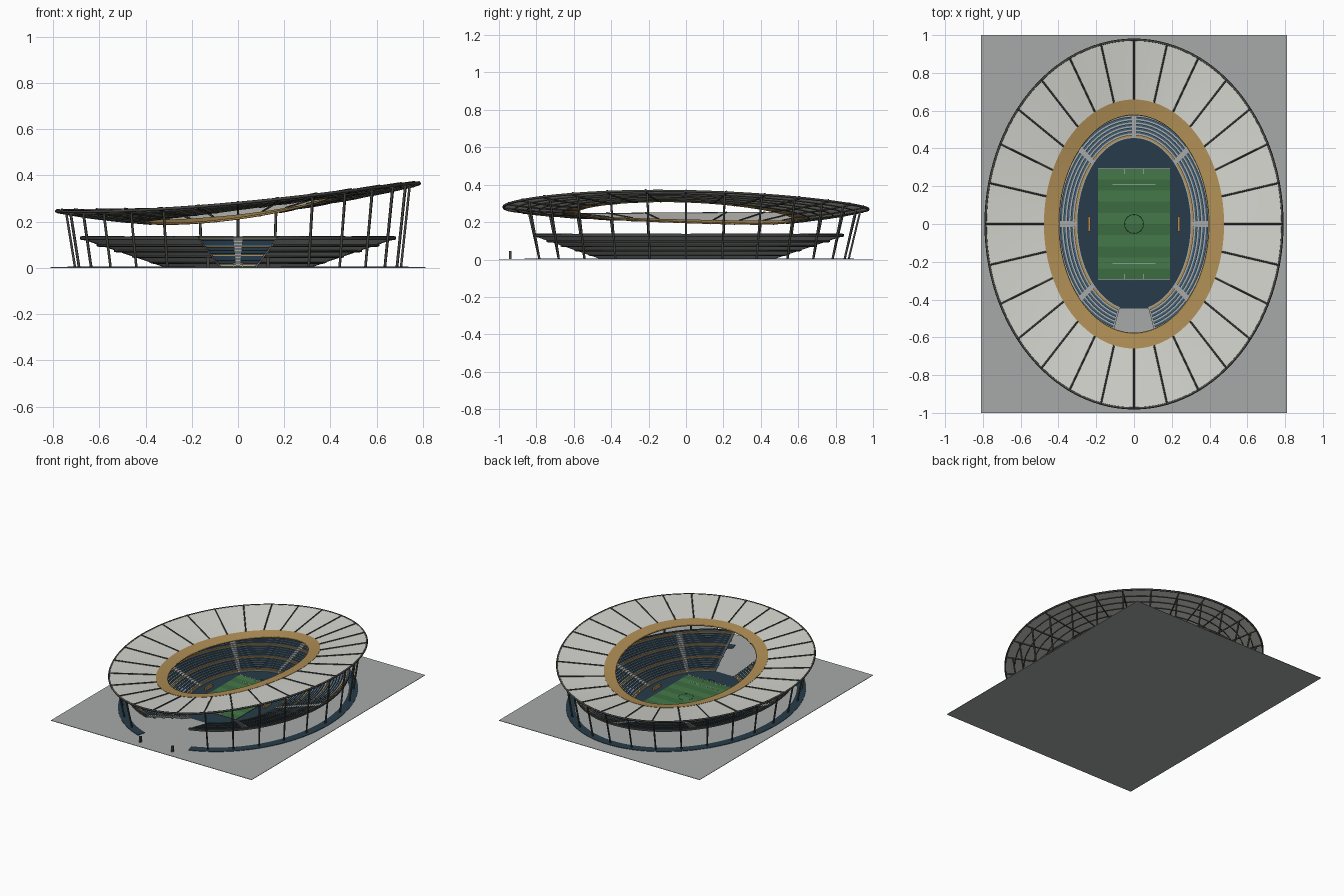
import bpy, bmesh
from math import sin, cos, pi, radians
from mathutils import Vector, Matrix

if "Cube" in bpy.data.objects:
    bpy.data.objects.remove(bpy.data.objects["Cube"])

TAU = 2 * pi
COLUMNS = 28
FRONT = -pi / 2
GAP = radians(14.5)          # half width of the front opening in the stand


def mat(name, r, g, b):
    m = bpy.data.materials.new(name)
    m.diffuse_color = (r, g, b, 1)
    m.use_nodes = True
    m.node_tree.nodes["Principled BSDF"].inputs["Base Color"].default_value = m.diffuse_color
    return m


WHITE = mat("membrane", .66, .66, .62)
GOLD = mat("ochre", .43, .27, .09)
NAVY = mat("navy", .02, .045, .07)
BLUE = mat("seat_blue", .05, .11, .17)
CONCRETE = mat("concrete", .38, .40, .39)
STEEL = mat("dark_steel", .06, .06, .055)
GREEN = mat("grass_dark", .045, .15, .05)
GREEN2 = mat("grass_light", .06, .19, .065)
LINE = mat("line_white", .8, .8, .8)


def finish(name, bm, m):
    bmesh.ops.recalc_face_normals(bm, faces=bm.faces)
    me = bpy.data.meshes.new(name)
    bm.to_mesh(me)
    bm.free()
    ob = bpy.data.objects.new(name, me)
    bpy.context.collection.objects.link(ob)
    me.materials.append(m)
    return ob


def add_box(bm, x, y, z, sx, sy, sz):
    # box standing on height z
    bmesh.ops.create_cube(bm, size=1, matrix=Matrix.Translation((x, y, z + sz / 2))
                          @ Matrix.Diagonal((sx, sy, sz, 1)))


def boxes(name, items, m):
    bm = bmesh.new()
    for it in items:
        add_box(bm, *it)
    return finish(name, bm, m)


def add_sweep(bm, prof, pos, a0=0, a1=TAU, n=112):
    # closed profile swept round the oval between two angles
    full = abs(a1 - a0 - TAU) < 1e-6
    rows = [[bm.verts.new(pos(a0 + (a1 - a0) * i / n, *p)) for p in prof]
            for i in range(n if full else n + 1)]
    k = len(prof)
    for i in range(n):
        r, s = rows[i], rows[(i + 1) % len(rows)]
        for j in range(k):
            bm.faces.new((r[j], r[(j + 1) % k], s[(j + 1) % k], s[j]))
    if not full:
        bm.faces.new(rows[0])
        bm.faces.new(rows[-1])


def sweep(name, prof, pos, m, a0=0, a1=TAU, n=112):
    bm = bmesh.new()
    add_sweep(bm, prof, pos, a0, a1, n)
    return finish(name, bm, m)


def tubes(name, paths, radius, m, cyclic=False):
    cu = bpy.data.curves.new(name, 'CURVE')
    cu.dimensions = '3D'
    cu.bevel_depth = radius
    cu.bevel_resolution = 1
    cu.use_fill_caps = True
    for path in paths:
        sp = cu.splines.new('POLY')
        sp.points.add(len(path) - 1)
        for p, v in zip(sp.points, path):
            p.co = (*v, 1)
        sp.use_cyclic_u = cyclic
    cu.materials.append(m)
    ob = bpy.data.objects.new(name, cu)
    bpy.context.collection.objects.link(ob)
    return ob


def roof(a, t, dz=0):
    # t = 0 inner lip, t = 1 outer rim of the tilted saddle roof
    inner = .248 + .055 * cos(a) - .02 * sin(a) + .01 * cos(2 * a)
    outer = .294 + .06 * cos(a) - .006 * sin(a) + .017 * cos(2 * (a + .2))
    return Vector(((.40 + .385 * t) * cos(a), (.58 + .395 * t) * sin(a),
                   inner + (outer - inner) * t + dz))


def bowl(a, f, z):
    return Vector(((.30 + .38 * f) * cos(a), (.455 + .385 * f) * sin(a), z))


# ground slab and plinth ring
boxes("ground_slab", [(0, 0, 0, 1.62, 2, .003)], CONCRETE)
sweep("plinth_ring", [(.99, .002), (1.15, .002), (1.15, .006), (.99, .006)], bowl, NAVY,
      FRONT + radians(16), FRONT + TAU - radians(16))

# oval floor, flat at the front
bm = bmesh.new()
bm.faces.new([bm.verts.new(bowl(FRONT + GAP + (TAU - 2 * GAP) * i / 96, .02, .005)) for i in range(97)])
finish("arena_floor", bm, NAVY)

# striped pitch and its markings
for name, k, m in (("pitch_dark_stripes", 0, GREEN), ("pitch_light_stripes", 1, GREEN2)):
    boxes(name, [(0, -.295 + .059 * (i + .5), .004, .38, .059, .004) for i in range(k, 10, 2)], m)
marks = []
for s in (-1, 1):
    marks += [(0, s * .292, .008, .38, .003, .001), (0, s * .207, .008, .23, .003, .001)]
    for e in (-1, 1):
        marks += [(e * .05, s * .278, .008, .003, .028, .001)]
boxes("pitch_lines", marks, LINE)
tubes("centre_circle", [[(.05 * cos(TAU * i / 40), .05 * sin(TAU * i / 40), .008)
                         for i in range(40)]], .001, NAVY, True)
goals = []
for s in (-1, 1):
    goals += [(0, s * .297, .02, .044, .003, .003)]
    goals += [(e * .021, s * .297, .005, .003, .003, .017) for e in (-1, 1)]
boxes("goals", goals, LINE)
boxes("team_benches", [(s * .237, 0, .005, .012, .08, .02) for s in (-1, 1)], GOLD)

# stepped seating bowl with a raked underside
ROWS = 20
Z0, Z1 = .012, .13
prof = []
for i in range(ROWS):
    z = Z0 + (Z1 - Z0) * i / (ROWS - 1)
    prof += [(i / ROWS, z), ((i + 1) / ROWS, z)]
prof += [(1, .122), (.94, .118), (.04, .002), (0, .002)]
A0, A1 = FRONT + GAP, FRONT + TAU - GAP
sweep("seating_bowl", prof, bowl, CONCRETE, A0, A1, 104)
sweep("bowl_rim", [(.97, .124), (1.01, .124), (1.01, .136), (.97, .136)], bowl, STEEL, A0, A1, 104)
under = bmesh.new()
for k in range(1, 5):
    f = k / 5
    z = .002 + .12 * f
    add_sweep(under, [(f - .02, z - .008), (f + .02, z - .004), (f + .02, z + .004), (f - .02, z)],
              bowl, A0, A1, 104)
finish("bowl_beams", under, STEEL)

# seat rows, split by aisles into eight blocks
blue, gold = bmesh.new(), bmesh.new()
for i in range(ROWS):
    z = Z0 + (Z1 - Z0) * i / (ROWS - 1) - .001
    f0 = (i + .3) / ROWS
    f1 = (i + .9) / ROWS
    fm = (i + .7) / ROWS
    seat = [(f0, z), (f1, z), (f1, z + .009), (fm, z + .009), (fm, z + .004), (f0, z + .004)]
    for s in range(8):
        lo, hi = FRONT + s * pi / 4 + .03, FRONT + (s + 1) * pi / 4 - .03
        lo, hi = max(lo, A0 + .02), min(hi, A1 - .02)
        add_sweep(gold if i % 6 == 0 else blue, seat, bowl, lo, hi, 12)
finish("blue_seats", blue, BLUE)
finish("gold_seats", gold, GOLD)

# roof skin and inner gold band
ts = [.2, .36, .52, .68, .84, 1]
sweep("roof_membrane", [(t, 0) for t in ts] + [(t, -.008) for t in reversed(ts)], roof, WHITE)
sweep("roof_gold_band", [(0, 0), (.1, .001), (.2, .002), (.2, -.008), (.1, -.008), (0, -.008)],
      roof, GOLD)

# roof ribs, hoops and struts
angles = [TAU * i / COLUMNS for i in range(COLUMNS)]
tubes("roof_ribs", [[roof(a, .2 + .08 * j, .002) for j in range(11)] for a in angles], .0045, STEEL)
tubes("roof_lower_ribs", [[roof(a, .04 + .12 * j, -.009 - .007 * sin(pi * j / 8)) for j in range(9)]
                          for a in angles], .004, STEEL)
ring = [TAU * i / 112 for i in range(112)]
tubes("roof_hoops", [[roof(a, t, -.011) for a in ring] for t in (.2, .36, .52, .68, .84)],
      .003, STEEL, True)
tubes("roof_rim", [[roof(a, 1, -.004) for a in ring]], .007, STEEL, True)
tubes("roof_inner_lip", [[roof(a, 0, -.004) for a in ring]], .005, GOLD, True)

# leaning columns, left out at the front entrance
cols = []
for a in angles:
    if abs((a - FRONT + pi) % TAU - pi) > radians(15):
        cols.append([(.705 * cos(a), .87 * sin(a), .003), roof(a, .89, -.008)])
tubes("roof_columns", cols, .006, STEEL)

# entrance gate posts
boxes("gate_posts", [(s * .13, -.94, .003, .014, .014, .042) for s in (-1, 1)], STEEL)

# smooth shading with sharp edges
for ob in bpy.context.scene.objects:
    ob.select_set(ob.type == 'MESH' and ob.name.startswith(("roof", "seating", "bowl", "plinth")))
    if ob.select_get():
        bpy.context.view_layer.objects.active = ob
bpy.ops.object.shade_smooth_by_angle(angle=radians(30))
